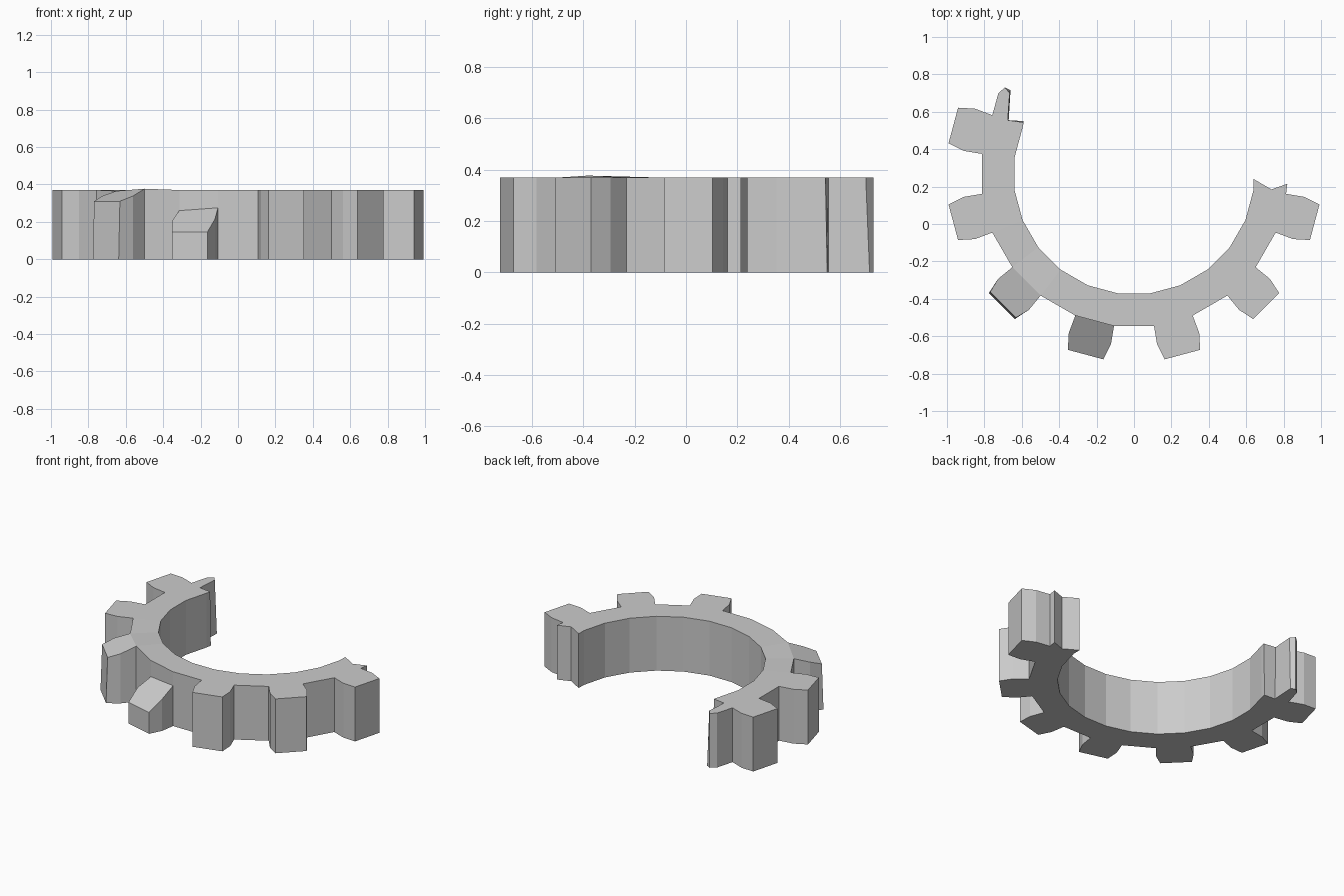
import bpy, bmesh
from math import sin, cos, radians

if "Cube" in bpy.data.objects:
    bpy.data.objects.remove(bpy.data.objects["Cube"])

CY, H = 0.268, 0.37                      # gear centre and thickness
R_IN, R_ROOT, R_MID, R_TIP = 0.645, 0.82, 0.919, 1.005


def polar(r, a):
    """Point on the gear; angle measured from -y towards +x."""
    a = radians(a)
    return (round(r * sin(a), 4), round(CY - r * cos(a), 4))


def sector(a):
    return [polar(R_IN, a - 7.5), polar(R_ROOT, a - 7.5),
            polar(R_ROOT, a + 7.5), polar(R_IN, a + 7.5)]


def tooth(a):
    return [polar(R_ROOT, a - 7.5), polar(R_MID, a - 7.3), polar(R_TIP, a - 5.6),
            polar(R_TIP, a + 5.6), polar(R_MID, a + 7.3), polar(R_ROOT, a + 7.5)]


def solid(name, cells, tops):
    """Extrude joined flat cells; tops maps an outline point to its own top position."""
    bm = bmesh.new()
    low, high = {}, {}
    for p in [p for c in cells for p in c]:
        if p not in low:
            low[p] = bm.verts.new((*p, 0))
            high[p] = bm.verts.new(tops.get(p, (*p, H)))
    edges = {(c[i - 1], c[i]) for c in cells for i in range(len(c))}
    for c in cells:
        bm.faces.new([high[p] for p in c])
        bm.faces.new([low[p] for p in reversed(c)])
    for a, b in edges:
        if (b, a) not in edges:
            bm.faces.new([low[a], low[b], high[b], high[a]])
    bmesh.ops.recalc_face_normals(bm, faces=bm.faces)
    me = bpy.data.meshes.new(name)
    bm.to_mesh(me)
    bm.free()
    ob = bpy.data.objects.new(name, me)
    bpy.context.collection.objects.link(ob)
    return ob


# Ring sectors and intact teeth
cells = [sector(a) for a in range(-105, 76, 15)]
cells += [tooth(a) for a in (-105, -75, -45, 15, 45, 75)]

# Jagged broken ends
cells.append([polar(R_ROOT, -112.5), polar(R_IN, -112.5), (-0.59, 0.55),
              (-0.67, 0.555), (-0.66, 0.715), (-0.69, 0.73), (-0.725, 0.70)])
cells.append([polar(R_IN, 82.5), polar(R_ROOT, 82.5),
              (0.82, 0.215), (0.735, 0.185), (0.64, 0.24)])
tops = {(-0.59, 0.55): (-0.59, 0.543, H), (-0.67, 0.555): (-0.675, 0.555, H),
        (-0.66, 0.715): (-0.665, 0.70, H)}

# Worn tooth, its top sloping down to the tip
worn = tooth(-45)
for p, z in zip(worn, (0.365, 0.338, 0.31, 0.31, 0.338, 0.377)):
    k = 0.99 if z < 0.32 else 1
    tops[p] = (p[0] * k, CY + (p[1] - CY) * k, z)
solid("broken_gear", cells, tops)

# Chipped tooth, cut off low with a steep sloping top
chip = tooth(-15)
heights = (0.26, 0.212, 0.145, 0.145, 0.215, 0.275)
solid("chipped_tooth", [chip], {p: (*p, z) for p, z in zip(chip, heights)})
